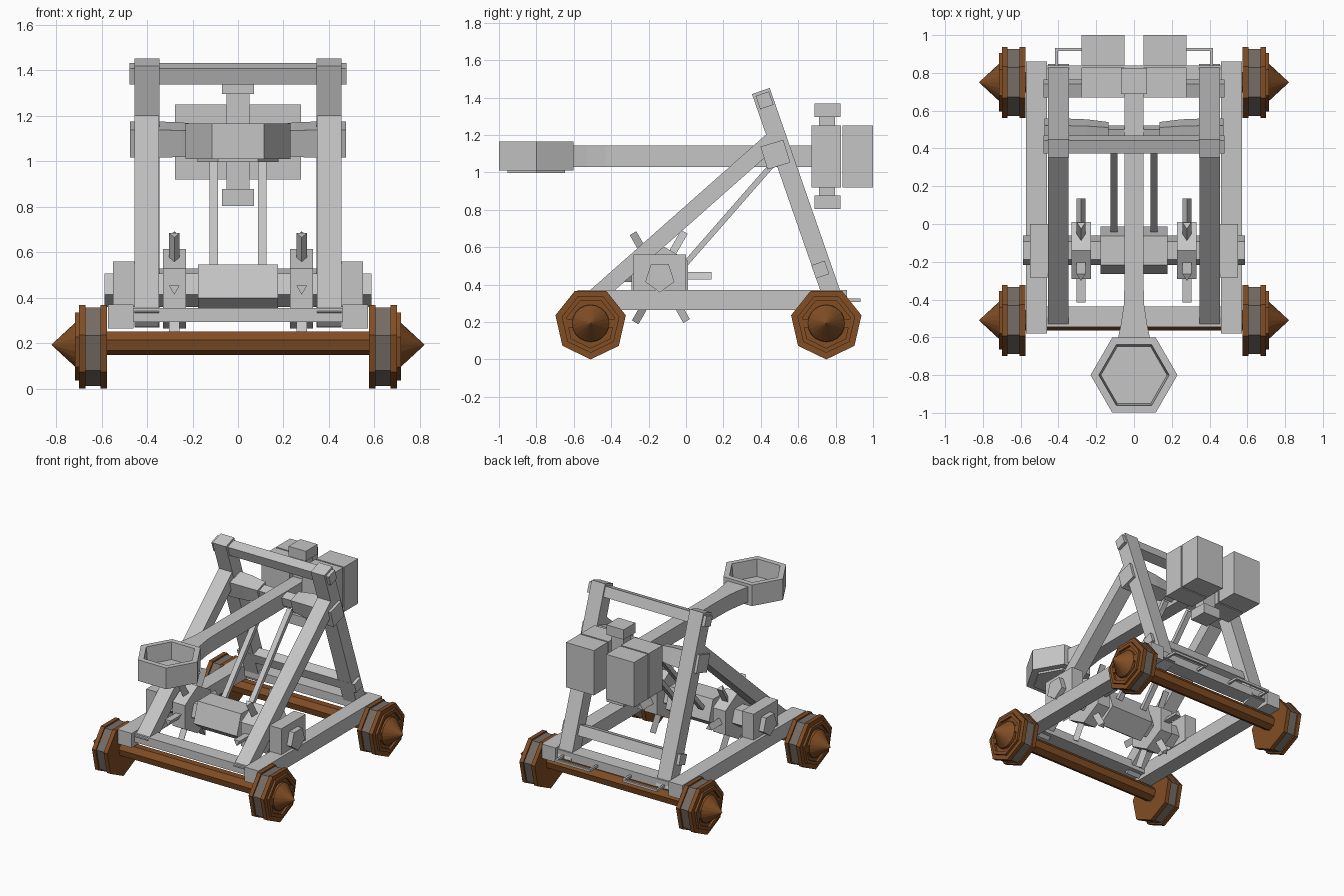
import bpy, bmesh, math
from mathutils import Matrix, Vector

if "Cube" in bpy.data.objects:
    bpy.data.objects.remove(bpy.data.objects["Cube"])


def material(name, rgb):
    m = bpy.data.materials.new(name)
    m.diffuse_color = (*rgb, 1)
    m.use_nodes = True
    m.node_tree.nodes["Principled BSDF"].inputs["Base Color"].default_value = m.diffuse_color
    return m


GREY = material("light grey", (0.56, 0.56, 0.56))
BROWN = material("brown wood", (0.22, 0.075, 0.018))
BAND = material("dark grey band", (0.18, 0.15, 0.13))


def finish(name, bm, *mats):
    bmesh.ops.recalc_face_normals(bm, faces=bm.faces)
    me = bpy.data.meshes.new(name)
    bm.to_mesh(me)
    bm.free()
    for m in mats:
        me.materials.append(m)
    ob = bpy.data.objects.new(name, me)
    bpy.context.collection.objects.link(ob)
    return ob


def box(name, x, y, z, mat=GREY):
    """Box from (min, max) ranges."""
    bm = bmesh.new()
    bmesh.ops.create_cube(bm, size=1)
    for v in bm.verts:
        v.co = Vector([(r[0] + r[1]) / 2 + c * (r[1] - r[0]) for c, r in zip(v.co, (x, y, z))])
    return finish(name, bm, mat)


def beam(name, x, p, q, thick):
    """Straight square-ended beam in the yz plane from p to q."""
    bm = bmesh.new()
    dy, dz = q[0] - p[0], q[1] - p[1]
    bmesh.ops.create_cube(bm, size=1)
    bmesh.ops.transform(bm, verts=bm.verts, matrix=(
        Matrix.Translation(((x[0] + x[1]) / 2, (p[0] + q[0]) / 2, (p[1] + q[1]) / 2))
        @ Matrix.Rotation(math.atan2(dz, dy), 4, 'X')
        @ Matrix.Diagonal((x[1] - x[0], math.hypot(dy, dz), thick, 1))))
    return finish(name, bm, GREY)


def bridge(rings):
    bm = bmesh.new()
    rows = [[bm.verts.new(p) for p in r] for r in rings]
    n = len(rows[0])
    for a, b in zip(rows, rows[1:]):
        for i in range(n):
            j = (i + 1) % n
            bm.faces.new((a[i], a[j], b[j], b[i]))
    bm.faces.new(rows[0])
    bm.faces.new(rows[-1])
    return bm


def turned(name, sides, start, centre, profile, *mats):
    """Polygonal turning along x; profile holds (x, radius)."""
    angles = [math.radians(start) + math.tau * i / sides for i in range(sides)]
    bm = bridge([[(x, centre[0] + r * math.cos(a), centre[1] + r * math.sin(a)) for a in angles]
                 for x, r in profile])
    if len(mats) > 1:  # second colour on the sunken wheel band
        for f in bm.faces:
            if 0.61 < abs(f.calc_center_median().x) < 0.66 and abs(f.normal.x) < 0.5:
                f.material_index = 1
    return finish(name, bm, *mats)


def span(s, a, b):
    return tuple(sorted((s * a, s * b)))


# axles and wheels
for end, y in (("front", -0.51), ("rear", 0.75)):
    turned(end + "_axle", 7, -90, (y, 0.202), [(-0.58, 0.055), (0.58, 0.055)], BROWN)
    for s in (-1, 1):
        c = (y, 0.193)
        turned(end + "_wheel", 7, -90, c,
               [(s * x, r) for x, r in ((0.575, 0.193), (0.605, 0.193), (0.605, 0.182), (0.67, 0.182),
                                        (0.67, 0.193), (0.70, 0.193), (0.70, 0.158), (0.716, 0.158),
                                        (0.716, 0.132), (0.70, 0.132))], BROWN, BAND)
        turned(end + "_hub_cone", 20, 0, c, [(s * 0.695, 0.1), (s * 0.715, 0.098), (s * 0.82, 0.001)], BROWN)
        box(end + "_hub_bar", span(s, 0.69, 0.714), (y - 0.14, y + 0.14), (0.17, 0.215), BROWN)

# base frame
for s in (-1, 1):
    box("side_rail", span(s, 0.46, 0.572), (-0.58, 0.86), (0.265, 0.37))
box("front_cross_rail", (-0.46, 0.46), (-0.545, -0.437), (0.293, 0.355))
box("rear_cross_rail", (-0.46, 0.46), (0.73, 0.84), (0.293, 0.355))

# A-frame legs
for s in (-1, 1):
    beam("diagonal_leg", span(s, 0.347, 0.455), (-0.52, 0.305), (0.475, 1.185), 0.088)
    beam("upright_leg", span(s, 0.345, 0.455), (0.80, 0.285), (0.40, 1.435), 0.1)

# cross bars through the upright legs
for name, c, r in (("top_bar", (0.42, 1.385), 0.053), ("lower_bar", (0.718, 0.48), 0.053)):
    turned(name, 4, 64, c, [(-0.478, r), (0.478, r)], GREY)

# tapered pivot beam
half = ((0.475, 0.09), (0.34, 0.09), (0.25, 0.086), (0.135, 0.07), (0.135, 0.05))
turned("pivot_beam", 4, 62, (0.478, 1.095),
       [(-x, r) for x, r in half] + [(x, r) for x, r in reversed(half)], GREY)

# throwing arm, flared toward the bowl
finish("throwing_arm", bridge(
    [[(-w, y, 1.03), (w, y, 1.03), (w, y, 1.143), (-w, y, 1.143)]
     for y, w in ((-0.62, 0.088), (-0.53, 0.069), (-0.43, 0.054), (-0.3, 0.05), (0.76, 0.05))]), GREY)


# hexagonal bowl with a hollow and a base plate
def hexagon(r, z):
    return [(r * math.cos(i * math.pi / 3), -0.8 + r * math.sin(i * math.pi / 3), z) for i in range(6)]


finish("bowl", bridge([hexagon(0.23, 1.01), hexagon(0.23, 1.165), hexagon(0.186, 1.165),
                       hexagon(0.175, 1.04)]), GREY)
finish("bowl_base", bridge([hexagon(0.178, 0.996), hexagon(0.178, 1.012)]), GREY)

# counterweight post, caps and blocks
box("weight_post", (-0.05, 0.05), (0.71, 0.797), (0.82, 1.35))
for z in ((0.803, 0.877), (1.295, 1.368)):
    box("weight_cap", (-0.07, 0.07), (0.688, 0.825), z)
for s in (-1, 1):
    for y in ((0.67, 0.828), (0.838, 1.0)):
        box("weight_block", span(s, 0.05, 0.277), y, (0.92, 1.25))

# winch: shaft, drum, bearings
WINCH = (-0.14, 0.44)
turned("winch_shaft", 5, -90, WINCH, [(-0.588, 0.082), (0.588, 0.082)], GREY)
turned("winch_drum", 5, -90, WINCH, [(-0.177, 0.132), (0.177, 0.132)], GREY)
for s in (-1, 1):
    box("winch_bearing", span(s, 0.455, 0.55), (-0.282, 0.0), (0.36, 0.56))

    # spoked winch handles
    turned("handle_hub", 6, 90, WINCH, [(s * 0.228, 0.175), (s * 0.33, 0.175)], GREY)
    for k in range(6):
        bm = bmesh.new()
        tri = [(s * 0.28 + 0.027 * math.cos(a), 0.027 * math.sin(a))
               for a in (math.radians(90 + 120 * i) for i in range(3))]
        bm.free()
        bm = bridge([[(u, d, v) for u, v in tri] for d in (0.1, 0.275)])
        bmesh.ops.transform(bm, verts=bm.verts, matrix=Matrix.Translation((0, *WINCH))
                            @ Matrix.Rotation(k * math.pi / 3, 4, 'X'))
        finish("handle_spoke", bm, GREY)

    # ropes from drum to pivot
    beam("winch_rope", span(s, 0.087, 0.125), (-0.03, 0.48), (0.46, 1.04), 0.03)

    # rear towing staples
    box("staple_bar", span(s, 0.13, 0.417), (0.917, 0.932), (0.308, 0.325))
    for x in (0.13, 0.402):
        box("staple_leg", span(s, x, x + 0.015), (0.83, 0.932), (0.308, 0.325))
